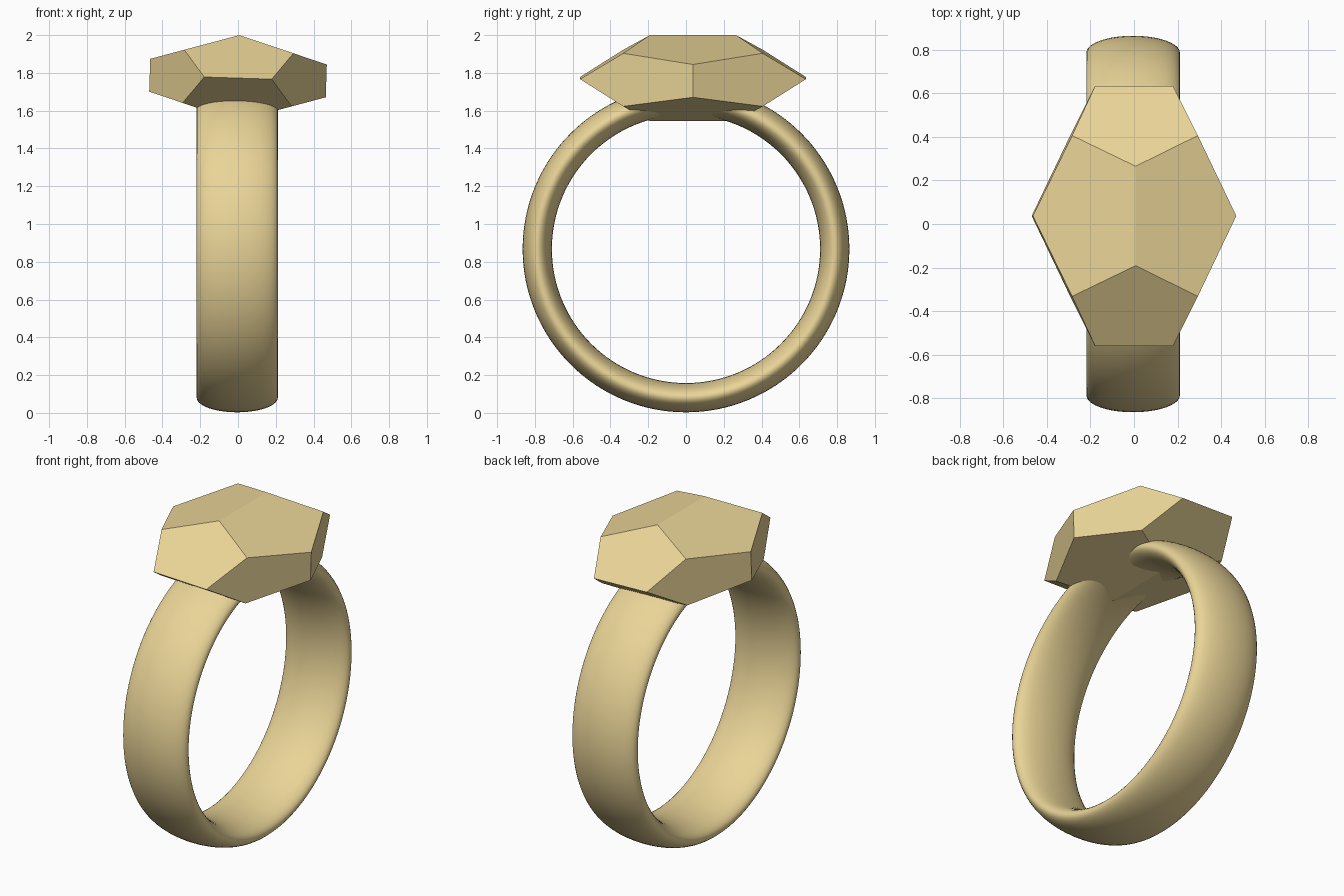
import bpy, bmesh, math
from mathutils import Matrix, Vector

if "Cube" in bpy.data.objects:
    bpy.data.objects.remove(bpy.data.objects["Cube"])

gold = bpy.data.materials.new("gold")
gold.diffuse_color = (0.82, 0.66, 0.31, 1)
gold.use_nodes = True
gold.node_tree.nodes["Principled BSDF"].inputs["Base Color"].default_value = gold.diffuse_color

# Band: torus around the x axis, widened to an oval section
bpy.ops.mesh.primitive_torus_add(major_segments=128, minor_segments=40,
                                 major_radius=0.7875, minor_radius=0.0775)
band = bpy.context.object
band.name = "ring_band"
band.data.transform(Matrix.Translation((-0.004, 0, 0.868))
                    @ Matrix.Diagonal((0.215 / 0.0775, 1, 1, 1))
                    @ Matrix.Rotation(math.pi / 2, 4, 'Y'))
bpy.ops.object.shade_smooth()
band.data.materials.append(gold)

# Stone: stretched dodecahedron, from a cube plus three golden rectangles
phi = (1 + math.sqrt(5)) / 2
signs = (-1, 1)
points = [(x, y, z) for x in signs for y in signs for z in signs]
for a in signs:
    for b in signs:
        s, l = a / phi, b * phi
        points += [(0, s, l), (s, l, 0), (l, 0, s)]

bm = bmesh.new()
for p in points:
    bm.verts.new(p)
bmesh.ops.convex_hull(bm, input=bm.verts[:])
bmesh.ops.dissolve_limit(bm, angle_limit=math.radians(5),
                         verts=bm.verts[:], edges=bm.edges[:])
bm.transform(Matrix.Translation((0, 0.037, 1.7725))
             @ Matrix.Rotation(0.032, 4, 'Y')
             @ Matrix.Diagonal((0.289, 0.3695, 0.1406, 1)))
bmesh.ops.recalc_face_normals(bm, faces=bm.faces[:])
mesh = bpy.data.meshes.new("faceted_stone")
bm.to_mesh(mesh)
bm.free()
stone = bpy.data.objects.new("faceted_stone", mesh)
bpy.context.collection.objects.link(stone)
mesh.materials.append(gold)
